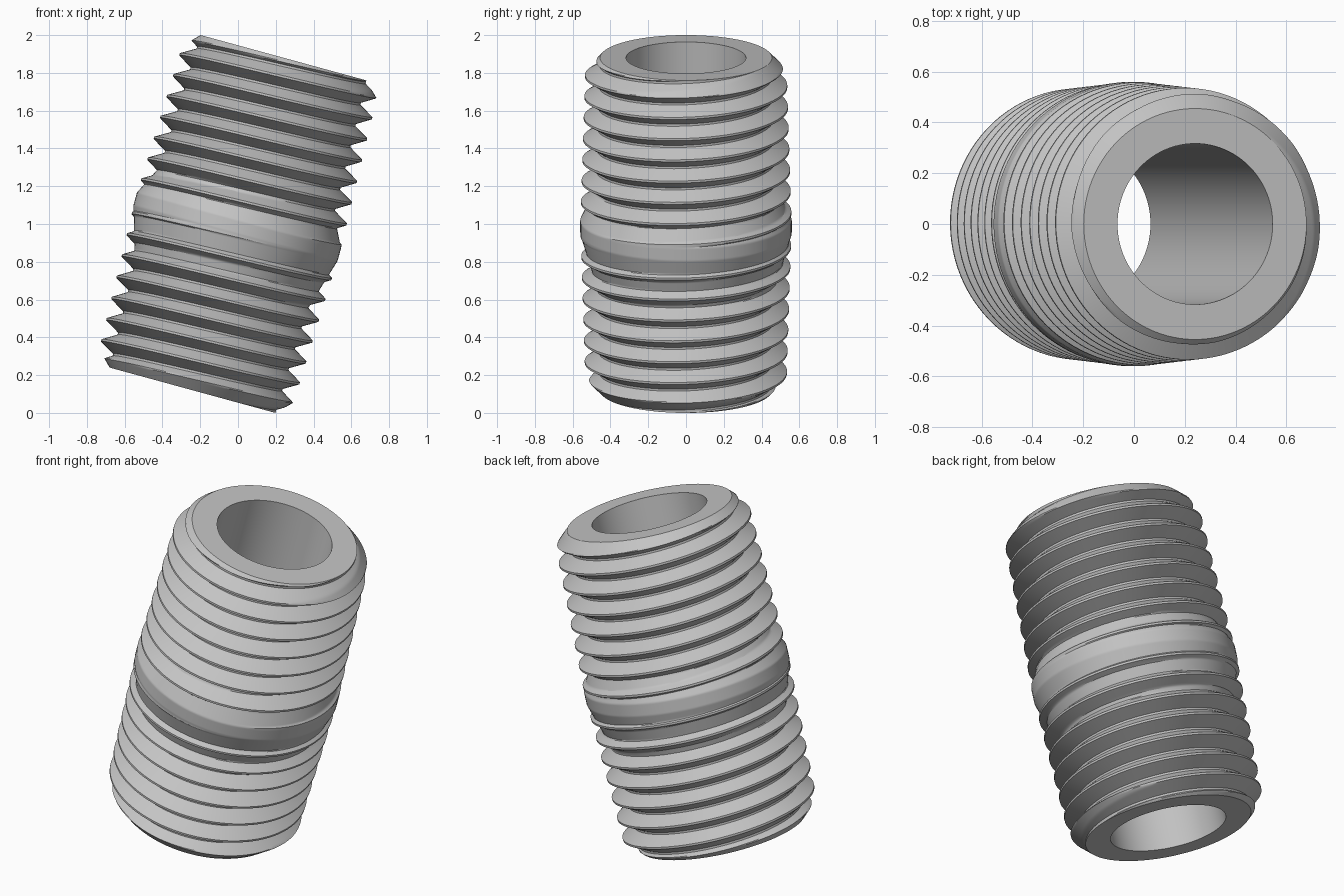
import bpy
import bmesh
import math
from mathutils import Matrix

cube = bpy.data.objects.get("Cube")
if cube:
    bpy.data.objects.remove(cube, do_unlink=True)

SEGMENTS = 96        # columns around the axis
STEPS = 20           # rows per thread turn
PITCH = 0.1155
HALF = 0.9125        # half of the pipe length
FIRST_CREST = 0.15   # crest height on the +x side
DEPTH = 0.077
END_RADIUS = 0.455
BORE_RADIUS = 0.317
BAND_RADIUS = 0.56
TILT = math.radians(15.3)


def outer_radius(step, z, band_end, runout):
    """Tapered thread, faded into the middle band and chamfered at the end."""
    away = min(step % STEPS, STEPS - step % STEPS) / STEPS
    flank = min(max((away - 0.05) / 0.4, 0), 1)
    thread = BAND_RADIUS - z / 32 - DEPTH * flank
    fade = BAND_RADIUS - max(z - band_end, 0) * runout
    return min(max(thread, fade), END_RADIUS + HALF - z)


def add_half(bm, sign, band_end, runout):
    """One threaded half; sign -1 turns it half a turn about x."""
    def ring(point):
        verts = []
        for j in range(SEGMENTS + 1):
            turn = j / SEGMENTS
            r, z = point(turn)
            a = turn * math.tau
            verts.append(bm.verts.new((r * math.cos(a), sign * r * math.sin(a), sign * z)))
        return verts

    def thread_point(step):
        def point(turn):
            z = FIRST_CREST + PITCH * (step / STEPS + turn)
            z = min(max(z, 0), HALF)
            return outer_radius(step, z, band_end, runout), z
        return point

    first = math.floor((-PITCH - FIRST_CREST) / PITCH * STEPS)
    last = math.ceil((HALF - FIRST_CREST) / PITCH * STEPS)
    rings = [ring(thread_point(i)) for i in range(first, last + 1)]
    # End face and bore
    rings.append(ring(lambda turn: (BORE_RADIUS, HALF)))
    rings.append(ring(lambda turn: (BORE_RADIUS, 0)))
    for low, high in zip(rings, rings[1:]):
        for j in range(SEGMENTS):
            bm.faces.new((low[j], low[j + 1], high[j + 1], high[j]))


# Steel colour
steel = bpy.data.materials.new("grey_steel")
steel.use_nodes = True
colour = (0.55, 0.55, 0.55, 1)
steel.diffuse_color = colour
steel.node_tree.nodes["Principled BSDF"].inputs["Base Color"].default_value = colour

# Both halves, welded into one tilted pipe
bm = bmesh.new()
add_half(bm, 1, 0.02, 0.5)
add_half(bm, -1, 0.05, 0.3)
bmesh.ops.remove_doubles(bm, verts=bm.verts, dist=0.00002)
bmesh.ops.recalc_face_normals(bm, faces=bm.faces)
bm.transform(Matrix.Translation((0, 0, 1)) @ Matrix.Rotation(TILT, 4, 'Y'))
mesh = bpy.data.meshes.new("threaded_pipe")
bm.to_mesh(mesh)
bm.free()
mesh.materials.append(steel)

pipe = bpy.data.objects.new("threaded_pipe", mesh)
bpy.context.collection.objects.link(pipe)
bpy.ops.object.select_all(action='DESELECT')
pipe.select_set(True)
bpy.context.view_layer.objects.active = pipe
bpy.ops.object.shade_smooth_by_angle(angle=math.radians(30))
